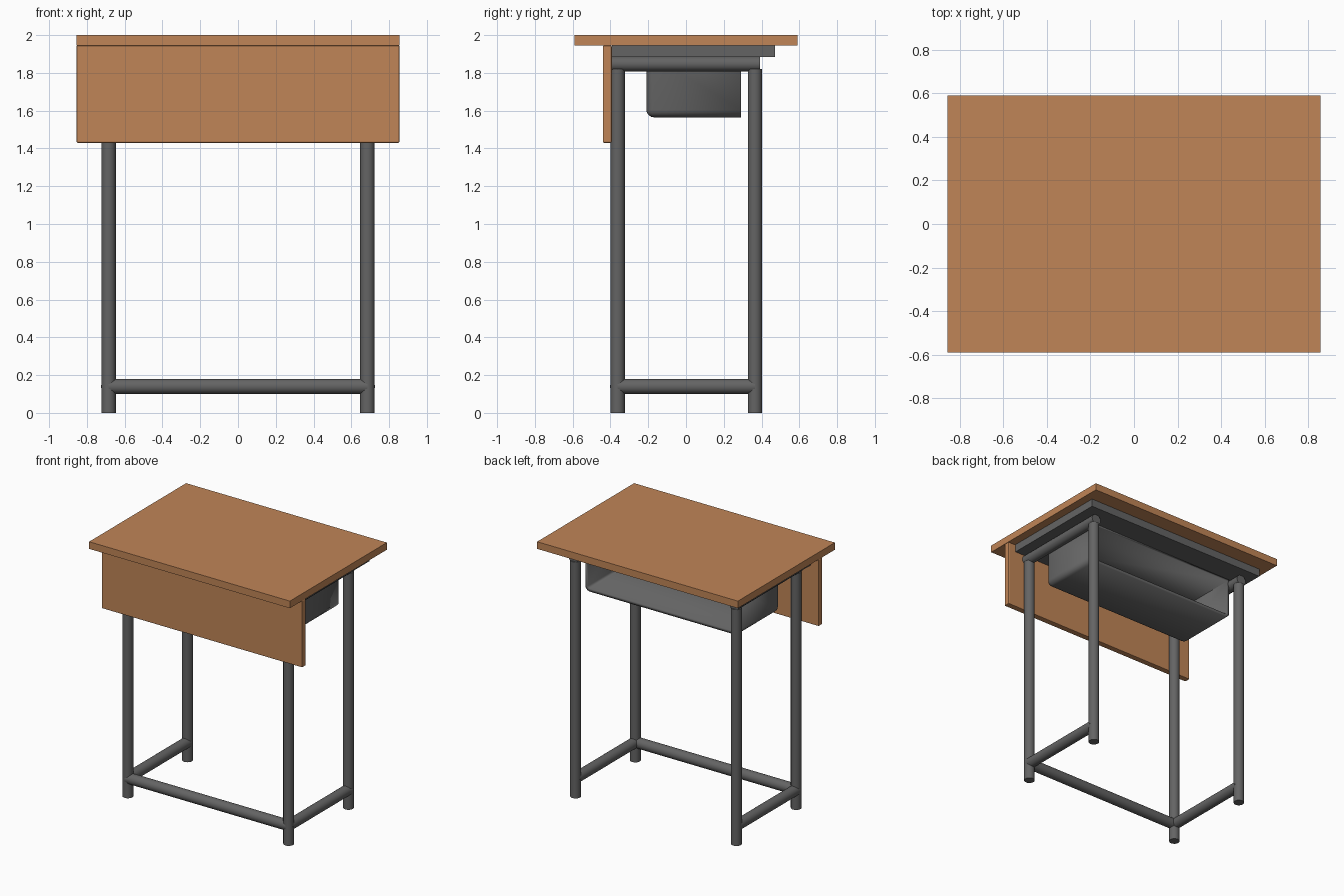
import bpy, bmesh, math
from mathutils import Vector

if "Cube" in bpy.data.objects:
    bpy.data.objects.remove(bpy.data.objects["Cube"], do_unlink=True)


def material(name, rgb):
    m = bpy.data.materials.new(name)
    m.use_nodes = True
    m.diffuse_color = (*rgb, 1)
    m.node_tree.nodes["Principled BSDF"].inputs["Base Color"].default_value = (*rgb, 1)
    return m


wood = material("warm_wood", (0.53, 0.235, 0.095))
metal = material("dark_grey_metal", (0.127, 0.127, 0.127))


def finish(name, bm, mat, smooth=False):
    bmesh.ops.recalc_face_normals(bm, faces=bm.faces[:])
    mesh = bpy.data.meshes.new(name)
    bm.to_mesh(mesh)
    bm.free()
    mesh.materials.append(mat)
    ob = bpy.data.objects.new(name, mesh)
    bpy.context.collection.objects.link(ob)
    if smooth:
        bpy.ops.object.select_all(action="DESELECT")
        bpy.context.view_layer.objects.active = ob
        ob.select_set(True)
        bpy.ops.object.shade_smooth_by_angle(angle=math.radians(35))
    return ob


def box_mesh(lo, hi):
    lo, hi = Vector(lo), Vector(hi)
    bm = bmesh.new()
    bmesh.ops.create_cube(bm, size=1)
    for v in bm.verts:
        v.co = (lo + hi) / 2 + v.co * (hi - lo)
    return bm


def box(name, lo, hi, mat, bevel=0):
    bm = box_mesh(lo, hi)
    if bevel:
        bmesh.ops.bevel(bm, geom=bm.edges[:], offset=bevel, segments=2,
                        profile=0.5, affect="EDGES")
    return finish(name, bm, mat)


def tube(name, a, b, radius):
    a, b = Vector(a), Vector(b)
    bm = bmesh.new()
    bmesh.ops.create_cone(bm, cap_ends=True, segments=24, radius1=radius,
                          radius2=radius, depth=(b - a).length)
    bm.transform((b - a).to_track_quat("Z", "Y").to_matrix().to_4x4())
    bmesh.ops.translate(bm, verts=bm.verts[:], vec=(a + b) / 2)
    return finish(name, bm, metal, True)


# Wooden top and front modesty panel
box("table_top", (-0.855, -0.59, 1.945), (0.855, 0.59, 2), wood)
box("front_panel", (-0.855, -0.44, 1.43), (0.855, -0.393, 1.945), wood, 0.006)

# Metal plate under the top
box("support_plate", (-0.79, -0.393, 1.885), (0.79, 0.47, 1.945), metal)

# Tubular frame: legs, top rails and low stretchers
leg_x, front_y, back_y, bar_z = 0.685, -0.362, 0.365, 0.14
for side, x in (("left", leg_x), ("right", -leg_x)):
    for end, y in (("front", front_y), ("back", back_y)):
        tube(f"{end}_{side}_leg", (x, y, 0), (x, y, 1.82), 0.038)
    tube(f"{side}_top_rail", (x, -0.392, 1.848), (x, 0.393, 1.848), 0.04)
    tube(f"{side}_stretcher", (x, front_y, bar_z), (x, back_y, bar_z), 0.04)
tube("front_stretcher", (-leg_x, front_y, bar_z), (leg_x, front_y, bar_z), 0.04)

# Book tray: rounded shell, open at the back
back, floor = 0.29, 1.565
bm = box_mesh((-0.655, -0.21, floor), (0.655, back, 1.885))


def is_rounded(edge):
    p, q = (v.co for v in edge.verts)
    mid = (p + q) / 2
    on_floor = mid.z < floor + 0.01
    front_corner = abs(p.z - q.z) > 0.1
    return mid.y < back - 0.01 and (on_floor or front_corner)


bmesh.ops.bevel(bm, geom=[e for e in bm.edges if is_rounded(e)], offset=0.04,
                segments=5, profile=0.5, affect="EDGES")
open_faces = [f for f in bm.faces if all(v.co.y > back - 0.001 for v in f.verts)]
bmesh.ops.delete(bm, geom=open_faces, context="FACES")
tray = finish("book_tray", bm, metal, True)
shell = tray.modifiers.new("shell", "SOLIDIFY")
shell.thickness = 0.025
shell.offset = -1
